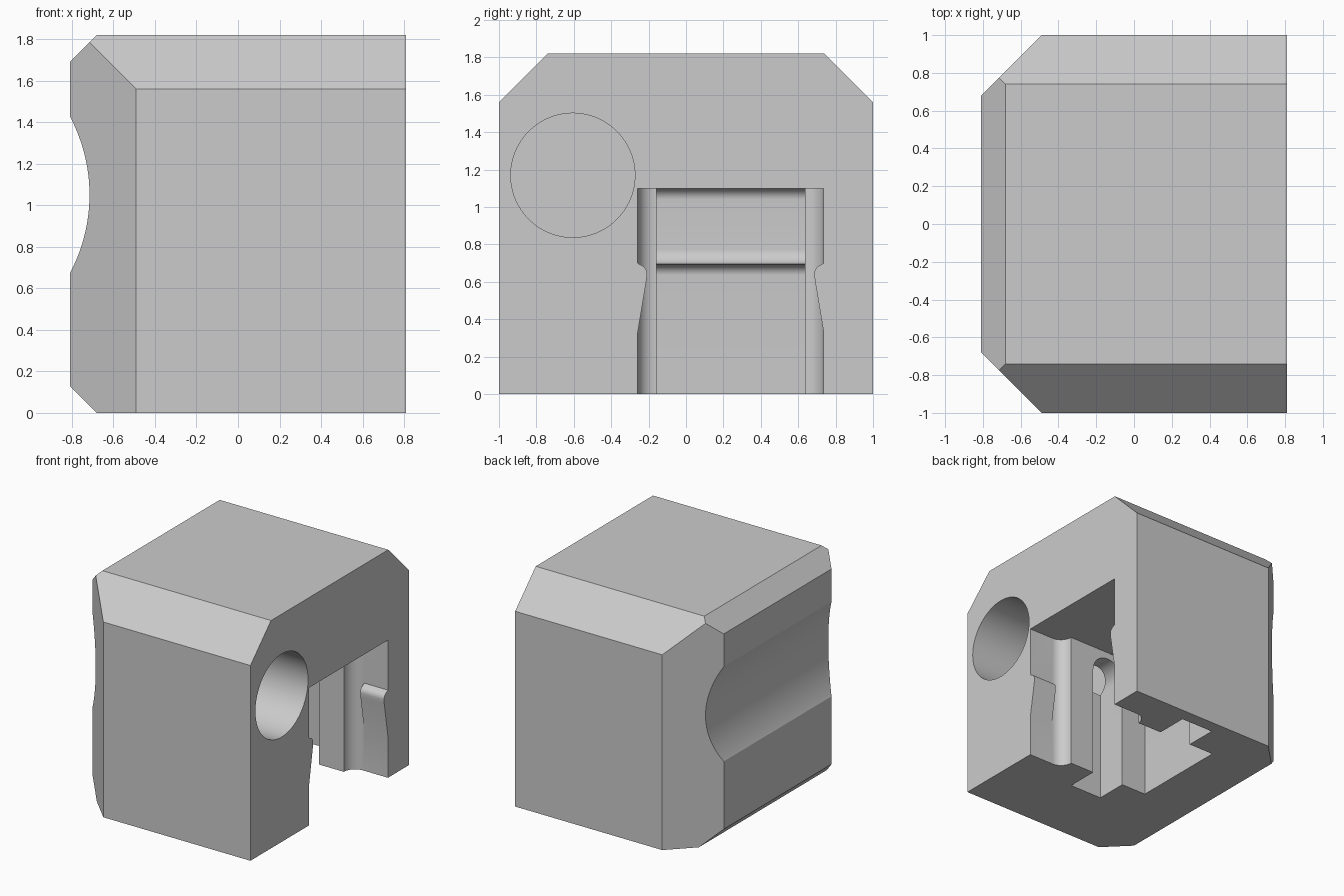
import bpy, bmesh
from math import sin, cos, radians, sqrt
from mathutils import Vector

if "Cube" in bpy.data.objects:
    bpy.data.objects.remove(bpy.data.objects["Cube"], do_unlink=True)

grey = bpy.data.materials.new("light grey")
grey.use_nodes = True
colour = (0.6, 0.6, 0.6, 1)
grey.diffuse_color = colour
grey.node_tree.nodes["Principled BSDF"].inputs["Base Color"].default_value = colour


def add_object(name, bm):
    bmesh.ops.recalc_face_normals(bm, faces=bm.faces)
    mesh = bpy.data.meshes.new(name)
    bm.to_mesh(mesh)
    bm.free()
    mesh.materials.append(grey)
    obj = bpy.data.objects.new(name, mesh)
    bpy.context.collection.objects.link(obj)
    return obj


def prism(name, outline, axis, low, high):
    """Extrude a 2D outline along an axis."""
    bm = bmesh.new()
    verts = []
    for p in outline:
        co = list(p)
        co.insert("xyz".index(axis), low)
        verts.append(bm.verts.new(co))
    face = bm.faces.new(verts)
    ext = bmesh.ops.extrude_face_region(bm, geom=[face])["geom"]
    move = Vector([high - low if a == axis else 0 for a in "xyz"])
    bmesh.ops.translate(bm, verts=[v for v in ext if isinstance(v, bmesh.types.BMVert)], vec=move)
    return add_object(name, bm)


def arc(cu, cv, r, start, end, steps=12):
    angles = [radians(start + (end - start) * i / steps) for i in range(steps + 1)]
    return [(cu + r * cos(a), cv + r * sin(a)) for a in angles]


def cut(target, cutter):
    cutter.hide_render = True
    mod = target.modifiers.new("cut", 'BOOLEAN')
    mod.operation = 'DIFFERENCE'
    mod.solver = 'EXACT'
    mod.object = cutter
    bpy.context.view_layer.objects.active = target
    bpy.ops.object.modifier_apply(modifier=mod.name)
    bpy.data.objects.remove(cutter, do_unlink=True)


# Block with bevelled edges
W, D, H = 0.81, 1.0, 1.82
bm = bmesh.new()
bmesh.ops.create_cube(bm, size=1)
for v in bm.verts:
    v.co = (v.co.x * 2 * W, v.co.y * 2 * D, (v.co.z + 0.5) * H)
bevels = [((-W, 0, 1.69), (-1, 0, 1)), ((-W, 0, 0.13), (-1, 0, -1))]
for s in (-1, 1):
    bevels += [((0, s * D, 1.56), (0, s, 1)), ((-W, s * 0.68, 0), (-1, s, 0))]
for point, normal in bevels:
    geom = bm.verts[:] + bm.edges[:] + bm.faces[:]
    bmesh.ops.bisect_plane(bm, geom=geom, plane_co=point, plane_no=normal, clear_outer=True)
    bmesh.ops.holes_fill(bm, edges=[e for e in bm.edges if e.is_boundary])
block = add_object("block", bm)

# Shallow round groove across the closed side
cut(block, prism("groove_cutter", arc(-1.515, 1.05, 0.8, 0, 360, 144)[:-1], "y", -1.2, 1.2))

# Stepped entry pocket, symmetric about its middle
MID, TOP = 0.239, 1.1
half = [(0.95, -0.258)] + arc(0.59, -0.158, 0.1, 270, 180) + [(0.1, -0.158)]
pocket = prism("pocket_cutter", half + [(x, 2 * MID - y) for x, y in reversed(half)],
               "z", -0.1, TOP)

# Snap ridges on both jambs of the entry
ridge = [(-0.35, 0.33), (-0.258, 0.33), (-0.211, 0.61)]
ridge += arc(-0.258, 0.643, 0.05, 0, 70, 8) + [(-0.258, 0.7), (-0.35, 0.7)]
for mirrored in (False, True):
    outline = [(2 * MID - y if mirrored else y, z) for y, z in ridge]
    cut(pocket, prism("ridge_cutter", outline, "x", 0.6, 1.0))
cut(block, pocket)

# Deep channel with a thin ledge on its back wall
BACK, LEDGE = -0.24, 0.69
deep = [(0.12, -0.1), (BACK, -0.1)]
deep += arc(BACK + 0.055, LEDGE - 0.055, 0.055, 180, 90)
deep += arc(BACK + 0.08, LEDGE + 0.085, 0.08, 270, 180)
deep += arc(BACK + 0.06, TOP - 0.061, 0.06, 180, 90)
deep += [(0.12, TOP - 0.001)]
cut(block, prism("channel_cutter", deep, "y", -0.159, 2 * MID + 0.159))

# Wide arched cross slot
slot = [(-0.017, -0.1), (0.271, -0.1)] + arc(0.127, 0.902, 0.144, 0, 180, 24)
cut(block, prism("slot_cutter", slot, "y", MID - 0.657, MID + 0.657))

# Blind round hole
cut(block, prism("hole_cutter", arc(-0.605, 1.17, 0.332, 0, 360, 96)[:-1], "x", -0.1, 1.0))

bpy.ops.object.select_all(action='DESELECT')
block.select_set(True)
bpy.context.view_layer.objects.active = block
bpy.ops.object.shade_smooth_by_angle(angle=radians(20))
